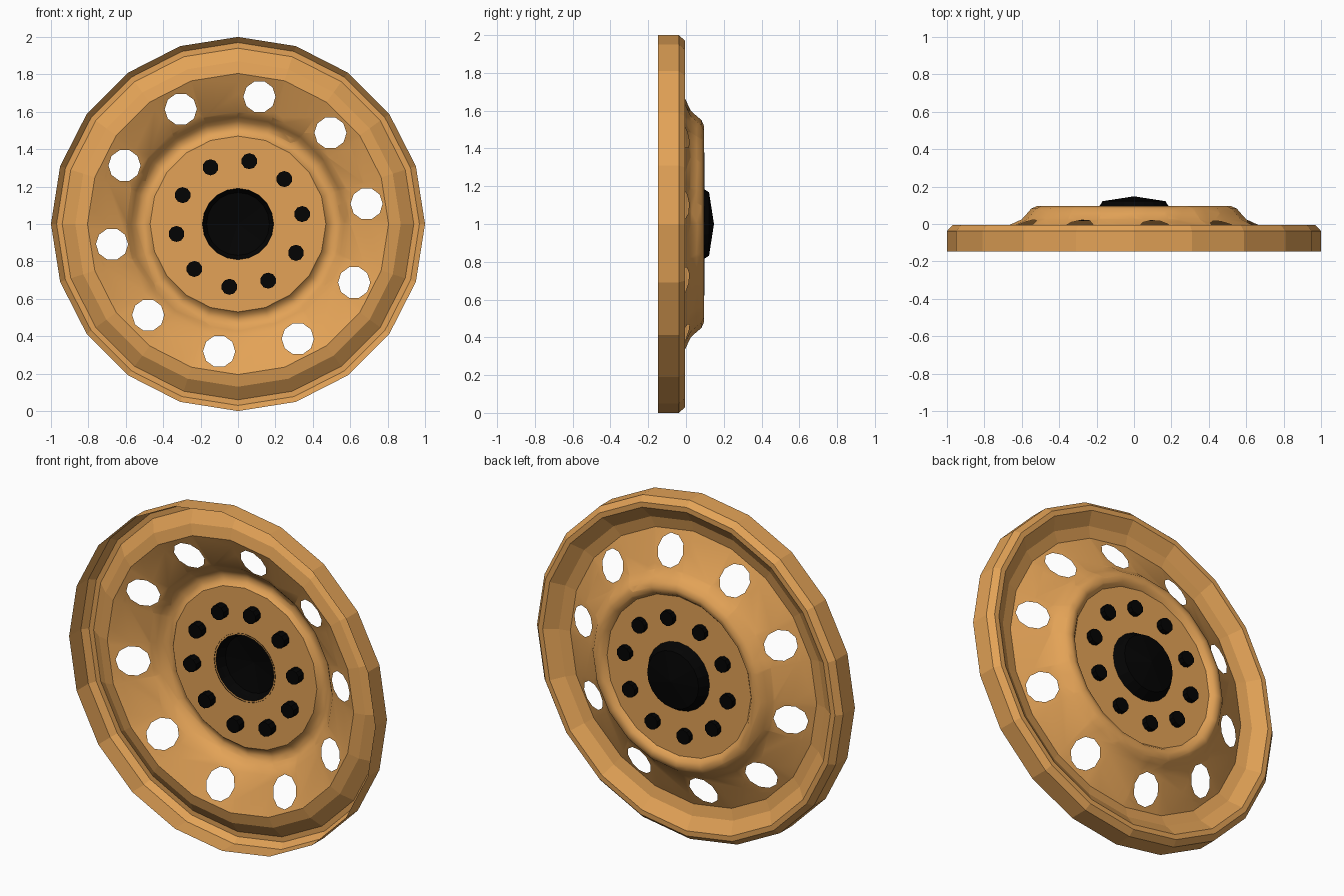
import bpy, bmesh, math
from mathutils import Vector, Matrix

cube = bpy.data.objects.get("Cube")
if cube:
    bpy.data.objects.remove(cube, do_unlink=True)

CENTRE = Vector((0, 0, 1))
HOLE_CENTRE = Vector((0.007, 0, 1))
SIDES = 20
COUNT = 10
FIRST = math.radians(9)


def material(name, colour):
    mat = bpy.data.materials.new(name)
    mat.use_nodes = True
    mat.diffuse_color = (*colour, 1)
    bsdf = mat.node_tree.nodes["Principled BSDF"]
    bsdf.inputs["Base Color"].default_value = (*colour, 1)
    bsdf.inputs["Roughness"].default_value = 0.7
    return mat


def finish(bm, name, mat):
    mesh = bpy.data.meshes.new(name)
    bm.to_mesh(mesh)
    bm.free()
    mesh.materials.append(mat)
    obj = bpy.data.objects.new(name, mesh)
    bpy.context.collection.objects.link(obj)


def lathe(profile):
    """Revolve (radius, y) points about the wheel axle."""
    bm = bmesh.new()
    verts = [bm.verts.new((0, y, 1 + r)) for r, y in profile]
    edges = [bm.edges.new(pair) for pair in zip(verts, verts[1:])]
    bmesh.ops.spin(bm, geom=verts + edges, cent=CENTRE, axis=(0, 1, 0),
                   angle=math.tau, steps=SIDES, use_merge=True)
    bmesh.ops.remove_doubles(bm, verts=bm.verts, dist=1e-4)
    bmesh.ops.recalc_face_normals(bm, faces=bm.faces)
    return bm


def radius(face):
    p = face.calc_center_median() - CENTRE
    return math.hypot(p.x, p.z)


def ring(r):
    """Points evenly spaced round the axle."""
    for i in range(COUNT):
        a = FIRST + math.tau * i / COUNT
        yield HOLE_CENTRE + Vector((r * math.cos(a), 0, r * math.sin(a)))


def punch(bm, centre, size, sides=10):
    """Cut a polygonal hole through the sheet, parallel to the axle."""
    inside = [f for f in bm.faces if 0.5 < radius(f) < 0.8
              and (f.calc_center_median() - centre).length < 0.4]
    for i in range(sides):
        a = math.tau * (i + 0.5) / sides
        out = Vector((math.cos(a), 0, math.sin(a)))
        point = centre + out * size * math.cos(math.pi / sides)
        geom = set(inside)
        for f in inside:
            geom.update(f.edges)
            geom.update(f.verts)
        cut = bmesh.ops.bisect_plane(bm, geom=list(geom), dist=1e-5,
                                     plane_co=point, plane_no=out)
        faces = {g for g in cut["geom"] if isinstance(g, bmesh.types.BMFace)}
        faces.update(f for f in inside if f.is_valid)
        inside = [f for f in faces
                  if (f.calc_center_median() - point).dot(out) < 0]
    bmesh.ops.delete(bm, geom=inside, context='FACES')


orange = material("warm orange", (0.77, 0.365, 0.095))
black = material("black", (0.001, 0.001, 0.001))

# Pressed sheet: outer rim, groove, ridge, dish, rounded lip, sunken centre
bm = lathe([(1, -0.148), (1, -0.038), (0.97, -0.005), (0.94, -0.005),
            (0.87, -0.055), (0.805, -0.07), (0.6, 0.025), (0.572, 0.056),
            (0.55, 0.082), (0.52, 0.095), (0.49, 0.088), (0.47, 0.065),
            (0.19, 0.065)])
for face in bm.faces:
    face.smooth = 0.45 < radius(face) < 0.8
for point in ring(0.689):
    punch(bm, point, 0.086)
finish(bm, "wheel_disc", orange)

# Hub cap, a hollow stepped cone open towards the front
bm = lathe([(0.2, 0.062), (0.2, 0.068), (0.182, 0.1), (0.168, 0.122),
            (0, 0.148)])
finish(bm, "hub_cap", black)

# Ring of bolts through the sunken centre
bm = bmesh.new()
for point in ring(0.34):
    place = Matrix.Translation(point + Vector((0, 0.057, 0)))
    bmesh.ops.create_cone(bm, cap_ends=True, segments=10, radius1=0.043,
                          radius2=0.043, depth=0.08,
                          matrix=place @ Matrix.Rotation(math.pi / 2, 4, 'X'))
finish(bm, "bolts", black)
